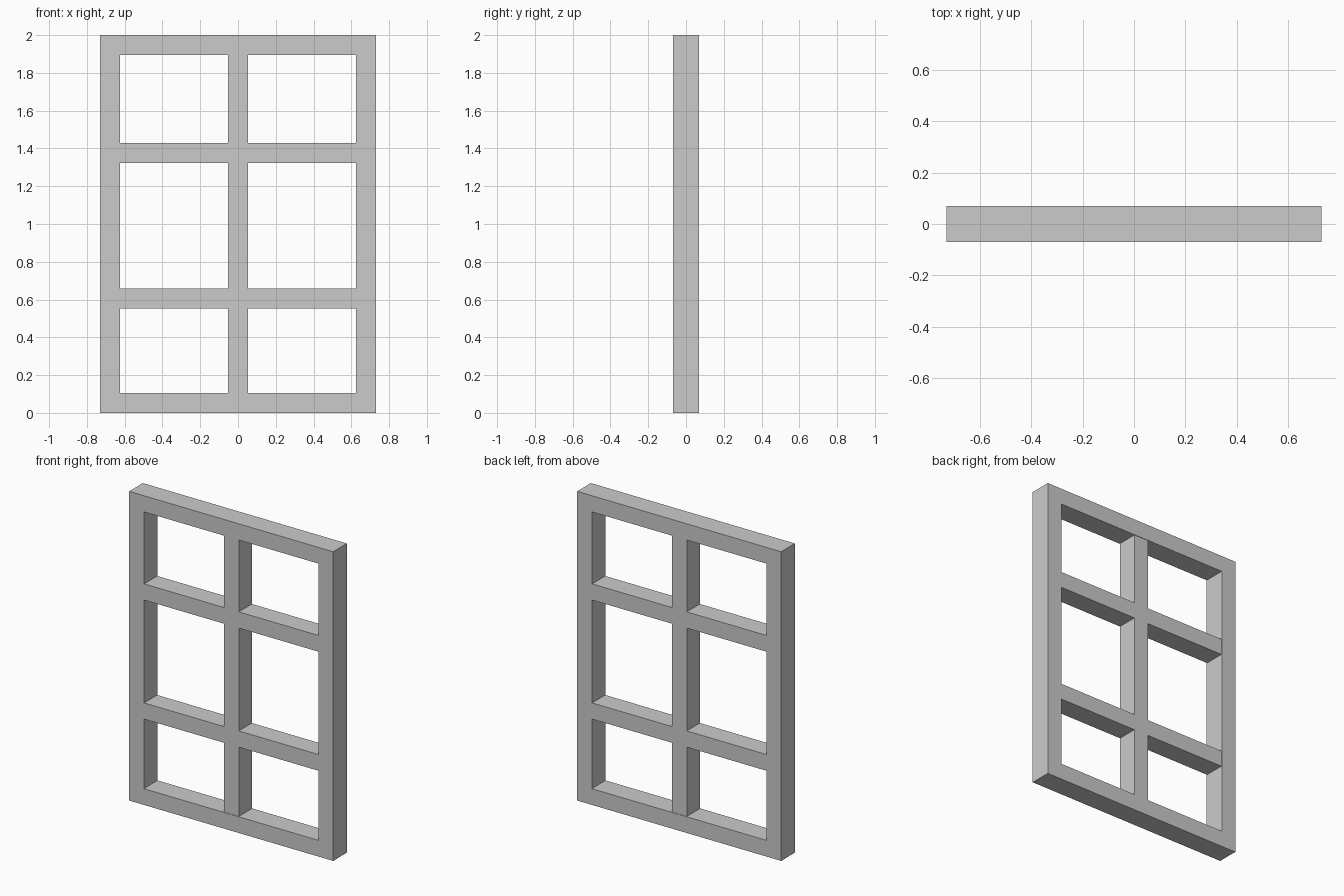
import bpy

# Remove the default cube
cube = bpy.data.objects.get("Cube")
if cube:
    bpy.data.objects.remove(cube, do_unlink=True)

WIDTH, HEIGHT, DEPTH = 1.46, 2.0, 0.14
BAR = 0.105            # face width of every bar
RECESS = 0.003         # inner bars sit just behind the frame faces
INNER_W = WIDTH - 2 * BAR
INNER_H = HEIGHT - 2 * BAR

# Single flat grey
grey = bpy.data.materials.new("grey")
grey.use_nodes = True
colour = (0.6, 0.6, 0.6, 1)
grey.diffuse_color = colour
grey.node_tree.nodes["Principled BSDF"].inputs["Base Color"].default_value = colour


def box(name, x, z, width, height, depth):
    bpy.ops.mesh.primitive_cube_add(size=1, location=(x, 0, z))
    ob = bpy.context.object
    ob.name = name
    ob.scale = (width, depth, height)
    bpy.ops.object.transform_apply(location=False, rotation=False, scale=True)
    ob.data.materials.append(grey)
    return ob


# Outer frame: one slab outline with an open centre
def outer_frame():
    x, z, y = WIDTH / 2, HEIGHT, DEPTH / 2
    loops = [[(-x + i, i), (x - i, i), (x - i, z - i), (-x + i, z - i)]
             for i in (0, BAR)]
    verts = [(px, s * y, pz) for s in (-1, 1) for loop in loops for px, pz in loop]
    faces = []
    for k in range(4):
        n = (k + 1) % 4
        faces += [(k, n, n + 4, k + 4),                  # front
                  (n + 8, k + 8, k + 12, n + 12),        # back
                  (n, k, k + 8, n + 8),                  # outer edge
                  (k + 4, n + 4, n + 12, k + 12)]        # opening edge
    mesh = bpy.data.meshes.new("outer_frame")
    mesh.from_pydata(verts, [], faces)
    mesh.materials.append(grey)
    ob = bpy.data.objects.new("outer_frame", mesh)
    bpy.context.collection.objects.link(ob)


outer_frame()

# Centre upright and the two crossbars, cut to butt against each other
inner_depth = DEPTH - 2 * RECESS
box("centre_upright", 0, HEIGHT / 2, BAR, INNER_H, inner_depth)
half = (INNER_W - BAR) / 2
for level, z in (("lower", 0.606), ("upper", 1.376)):
    for side, s in (("left", 1), ("right", -1)):
        box(f"{level}_{side}_crossbar", s * (BAR + half) / 2, z,
            half, BAR, inner_depth)
